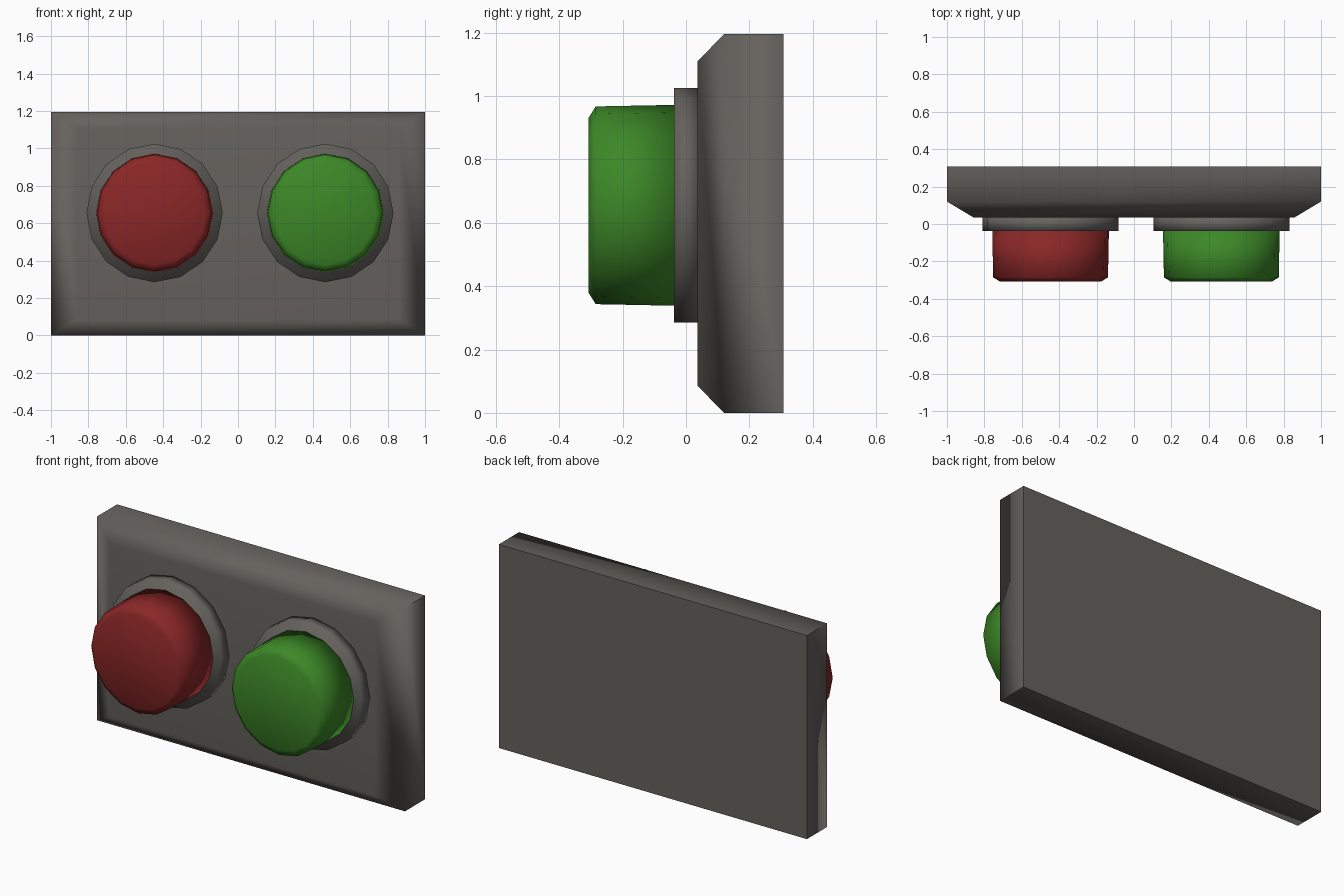
import bpy, bmesh, math

if "Cube" in bpy.data.objects:
    bpy.data.objects.remove(bpy.data.objects["Cube"])


def material(name, rgb):
    m = bpy.data.materials.new(name)
    m.diffuse_color = (*rgb, 1)
    m.use_nodes = True
    m.node_tree.nodes["Principled BSDF"].inputs["Base Color"].default_value = m.diffuse_color
    return m


grey = material("warm_grey", (0.13, 0.122, 0.11))
red = material("button_red", (0.255, 0.02, 0.02))
green = material("button_green", (0.045, 0.245, 0.02))


def loft(name, rings, mat, angle):
    """Skin a list of equal-length vertex rings (back to front) and cap both ends."""
    bm = bmesh.new()
    loops = [[bm.verts.new(p) for p in ring] for ring in rings]
    n = len(loops[0])
    for a, b in zip(loops, loops[1:]):
        for i in range(n):
            j = (i + 1) % n
            bm.faces.new((a[i], a[j], b[j], b[i]))
    bm.faces.new(loops[0])
    bm.faces.new(loops[-1])
    bmesh.ops.recalc_face_normals(bm, faces=bm.faces)
    mesh = bpy.data.meshes.new(name)
    bm.to_mesh(mesh)
    bm.free()
    mesh.materials.append(mat)
    obj = bpy.data.objects.new(name, mesh)
    bpy.context.collection.objects.link(obj)
    bpy.ops.object.select_all(action='DESELECT')
    obj.select_set(True)
    bpy.context.view_layer.objects.active = obj
    bpy.ops.object.shade_smooth_by_angle(angle=math.radians(angle))
    return obj


def rectangle(y, ix, iz, w=1.0, h=1.195):
    return [(-w + ix, y, iz), (w - ix, y, iz), (w - ix, y, h - iz), (-w + ix, y, h - iz)]


def circle(cx, cz, y, r, sides=16):
    steps = [2 * math.pi * i / sides for i in range(sides)]
    # slightly taller than wide
    return [(cx + r * math.cos(t), y, cz + 1.016 * r * math.sin(t)) for t in steps]


# Back plate with a chamfered front rim
plate = loft("back_plate", [rectangle(0.307, 0, 0), rectangle(0.12, 0, 0),
                            rectangle(0.036, 0.14, 0.086)], grey, 62)
weighted = plate.modifiers.new("even_shading", 'WEIGHTED_NORMAL')
weighted.keep_sharp = True

# Each button: a grey collar and a coloured cap with a chamfered front edge
for side, cx, colour in (("left", -0.446, red), ("right", 0.467, green)):
    cz = 0.655
    loft(side + "_collar", [circle(cx, cz, y, 0.364) for y in (0.04, -0.038)], grey, 180)
    cap = [(-0.03, 0.312), (-0.285, 0.307), (-0.307, 0.272)]
    loft(side + "_button", [circle(cx, cz, y, r) for y, r in cap], colour, 180)
